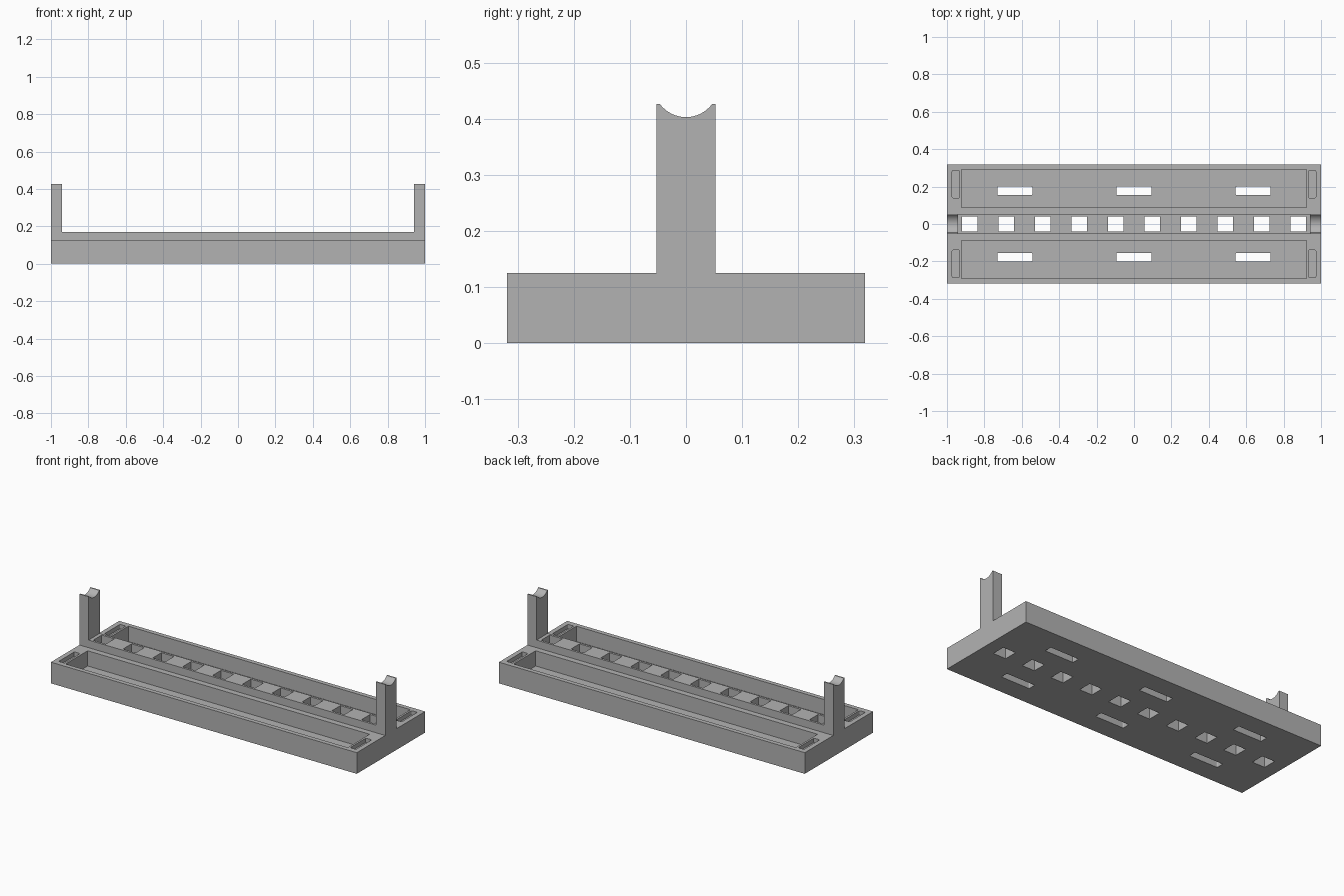
import bpy, bmesh, math
from mathutils import Matrix

cube = bpy.data.objects.get("Cube")
if cube:
    bpy.data.objects.remove(cube, do_unlink=True)

grey = bpy.data.materials.new("plain grey")
grey.use_nodes = True
colour = (0.45, 0.45, 0.45, 1)
grey.diffuse_color = colour
grey.node_tree.nodes["Principled BSDF"].inputs["Base Color"].default_value = colour


def make_object(name, bm):
    bmesh.ops.recalc_face_normals(bm, faces=bm.faces)
    mesh = bpy.data.meshes.new(name)
    bm.to_mesh(mesh)
    bm.free()
    mesh.materials.append(grey)
    obj = bpy.data.objects.new(name, mesh)
    bpy.context.collection.objects.link(obj)
    return obj


def extrude_profile(name, points, x0, x1):
    """Extrude a (y, z) outline along x."""
    bm = bmesh.new()
    face = bm.faces.new([bm.verts.new((x0, y, z)) for y, z in points])
    out = bmesh.ops.extrude_face_region(bm, geom=[face])
    verts = [g for g in out["geom"] if isinstance(g, bmesh.types.BMVert)]
    bmesh.ops.translate(bm, verts=verts, vec=(x1 - x0, 0, 0))
    return make_object(name, bm)


def add_box(bm, x, y, width, depth, z0, z1, radius=0):
    """Add a box, with its upright edges rounded if a radius is given."""
    place = Matrix.Translation((x, y, (z0 + z1) / 2)) @ Matrix.Diagonal((width, depth, z1 - z0, 1))
    verts = bmesh.ops.create_cube(bm, size=1, matrix=place)["verts"]
    if radius:
        edges = {e for v in verts for e in v.link_edges
                 if abs(e.verts[0].co.z - e.verts[1].co.z) > 0.001}
        bmesh.ops.bevel(bm, geom=list(edges), offset=radius, segments=3,
                        profile=0.5, affect='EDGES')


def cut(target, name, bm):
    cutter = make_object(name, bm)
    cutter.hide_render = True
    cutter.hide_viewport = True
    mod = target.modifiers.new(name, 'BOOLEAN')
    mod.operation = 'DIFFERENCE'
    mod.solver = 'EXACT'
    mod.object = cutter


base_top, ridge_top, post_top = 0.125, 0.17, 0.426
half_depth, half_ridge = 0.319, 0.053
tray_floor = 0.035

# Base with raised central ridge
body = extrude_profile("base_with_ridge", [
    (-half_depth, 0), (half_depth, 0), (half_depth, base_top), (half_ridge, base_top),
    (half_ridge, ridge_top), (-half_ridge, ridge_top), (-half_ridge, base_top),
    (-half_depth, base_top)], -1, 1)

# Two long trays and four shallow end slots
pockets = bmesh.new()
for side in (-1, 1):
    add_box(pockets, 0, side * 0.19, 1.844, 0.205, tray_floor, 0.2)
    for end in (-1, 1):
        add_box(pockets, end * 0.953, side * 0.213, 0.038, 0.147, base_top - 0.025, 0.2, 0.006)
cut(body, "pocket_cutter", pockets)

# Square holes through the ridge and slots through the tray floors
holes = bmesh.new()
for i in range(10):
    add_box(holes, (i - 4.5) * 0.195, 0, 0.083, 0.08, -0.1, 0.3)
for side in (-1, 1):
    for x in (-0.637, 0, 0.637):
        add_box(holes, x, side * 0.177, 0.188, 0.045, -0.1, 0.3, 0.005)
cut(body, "hole_cutter", holes)

# Posts with a curved cradle on top
radius, centre_z = 0.058, 0.461
reach = math.acos((centre_z - post_top) / radius)
cradle = []
for i in range(25):
    angle = reach * (1 - i / 12)
    cradle.append((radius * math.sin(angle), centre_z - radius * math.cos(angle)))
outline = [(-half_ridge, ridge_top), (half_ridge, ridge_top), (half_ridge, post_top),
           *cradle, (-half_ridge, post_top)]
for name, x0, x1 in (("right_post", -1, -0.94), ("left_post", 0.94, 1)):
    post = extrude_profile(name, outline, x0, x1)
    bpy.ops.object.select_all(action='DESELECT')
    post.select_set(True)
    bpy.context.view_layer.objects.active = post
    bpy.ops.object.shade_smooth_by_angle(angle=math.radians(25))
